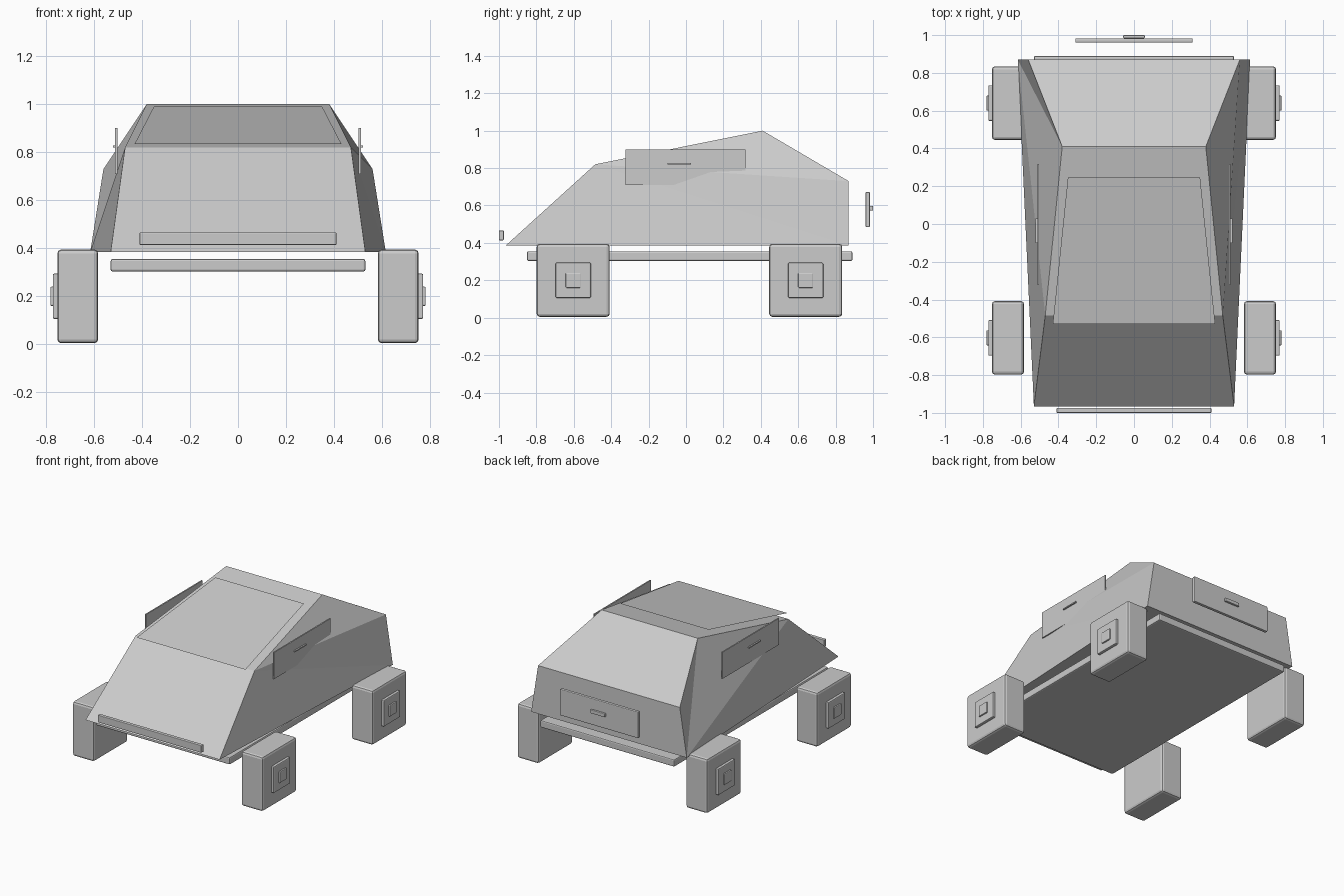
import bpy, bmesh

old = bpy.data.objects.get("Cube")
if old:
    bpy.data.objects.remove(old, do_unlink=True)

grey = bpy.data.materials.new("light_grey")
grey.use_nodes = True
colour = (0.6, 0.6, 0.6, 1)
grey.diffuse_color = colour
grey.node_tree.nodes["Principled BSDF"].inputs["Base Color"].default_value = colour


def add_object(name, bm):
    mesh = bpy.data.meshes.new(name)
    bm.to_mesh(mesh)
    bm.free()
    mesh.materials.append(grey)
    obj = bpy.data.objects.new(name, mesh)
    bpy.context.collection.objects.link(obj)
    return obj


def box(name, low, high, bevel=0.0):
    """Box between two corners, with optional rounded edges."""
    bm = bmesh.new()
    bmesh.ops.create_cube(bm, size=1)
    for v in bm.verts:
        v.co = [(a + b) / 2 + c * (b - a) for a, b, c in zip(low, high, v.co)]
    obj = add_object(name, bm)
    if bevel:
        mod = obj.modifiers.new("soft_edges", "BEVEL")
        mod.width = bevel
        mod.segments = 2
    return obj


def side_box(name, s, low, high, bevel=0.0):
    """Box given for the left side, mirrored when s is -1."""
    x = sorted((s * low[0], s * high[0]))
    return box(name, (x[0], *low[1:]), (x[1], *high[1:]), bevel)


# Wedge body: each station is half width, y, z
stations = {
    "nose": (0.53, -0.965, 0.385),
    "cowl": (0.47, -0.485, 0.82),
    "peak": (0.38, 0.41, 1.0),
    "tail": (0.56, 0.87, 0.73),
    "heel": (0.615, 0.87, 0.385),
}
bm = bmesh.new()
L = {k: bm.verts.new(p) for k, p in stations.items()}
R = {k: bm.verts.new((-p[0], p[1], p[2])) for k, p in stations.items()}
ring = list(stations)
for a, b in zip(ring, ring[1:] + ring[:1]):
    bm.faces.new((L[a], L[b], R[b], R[a]))
# The two sides are creased along different diagonals
for side, hub in ((L, "cowl"), (R, "heel")):
    i = ring.index(hub)
    fan = ring[i + 1:] + ring[:i]
    for a, b in zip(fan, fan[1:]):
        bm.faces.new((side[hub], side[a], side[b]))
bmesh.ops.recalc_face_normals(bm, faces=bm.faces)
add_object("body", bm)

# Windscreen sheet lying just above the roof slope
bm = bmesh.new()
corners = [(-0.43, -0.53, 0.835), (0.43, -0.53, 0.835),
           (0.35, 0.245, 0.99), (-0.35, 0.245, 0.99)]
bm.faces.new([bm.verts.new(c) for c in corners])
add_object("windscreen", bm)

# Chassis and front light bar
box("chassis", (-0.53, -0.85, 0.303), (0.53, 0.89, 0.355), 0.008)
box("light_bar", (-0.41, -1.0, 0.414), (0.41, -0.974, 0.466), 0.004)

# Tailgate with handle
box("tailgate", (-0.31, 0.96, 0.484), (0.31, 0.983, 0.672), 0.005)
box("tailgate_handle", (-0.057, 0.983, 0.573), (0.057, 1.0, 0.598), 0.004)

for s, side in ((1, "left"), (-1, "right")):
    # Door plate and handle
    side_box(side + "_door", s, (0.502, -0.323, 0.71), (0.511, 0.317, 0.9))
    side_box(side + "_door_handle", s, (0.511, -0.1, 0.82), (0.521, 0.028, 0.828))
    # Square wheels with stepped hubs
    for y, end in ((-0.603, "front"), (0.64, "rear")):
        z = 0.2
        for part, inner, outer, r, bevel in (
                ("wheel", 0.582, 0.752, 0.195, 0.016),
                ("hub", 0.745, 0.771, 0.094, 0.006),
                ("hub_cap", 0.765, 0.781, 0.04, 0.005)):
            side_box(f"{side}_{end}_{part}", s, (inner, y - r, z - r),
                     (outer, y + r, z + r), bevel)
